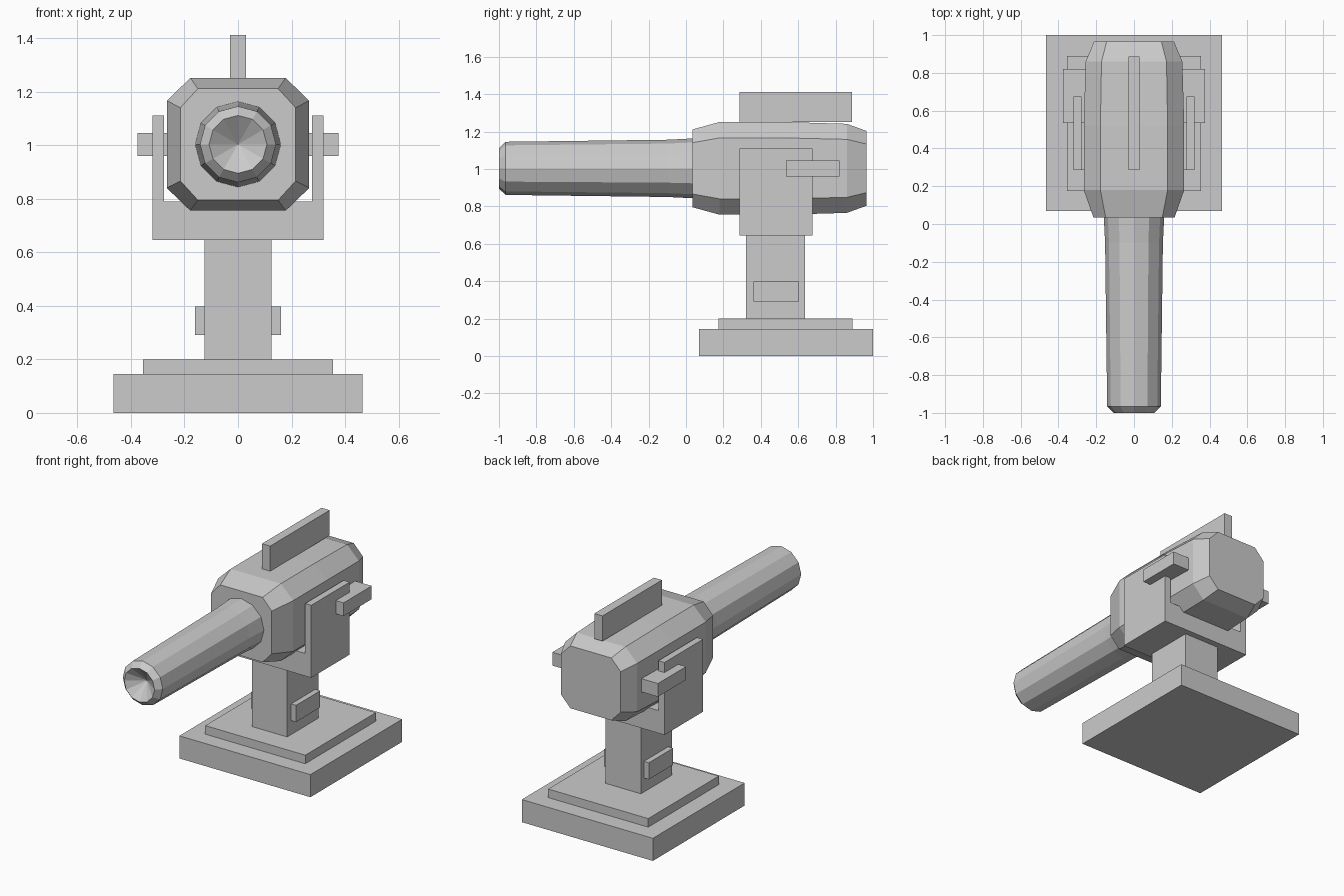
import bpy, bmesh
from math import cos, sin, pi

cube = bpy.data.objects.get("Cube")
if cube:
    bpy.data.objects.remove(cube, do_unlink=True)

GREY = (0.6, 0.6, 0.6, 1)
metal = bpy.data.materials.new("plain grey metal")
metal.use_nodes = True
metal.diffuse_color = GREY
metal.node_tree.nodes["Principled BSDF"].inputs["Base Color"].default_value = GREY

AXIS_Z = 1.003  # height of the gun axis


def finish(name, bm):
    bmesh.ops.recalc_face_normals(bm, faces=bm.faces)
    mesh = bpy.data.meshes.new(name)
    bm.to_mesh(mesh)
    bm.free()
    mesh.materials.append(metal)
    obj = bpy.data.objects.new(name, mesh)
    bpy.context.collection.objects.link(obj)
    return obj


def box(name, x, y, z):
    """Box spanning the given (low, high) ranges."""
    bm = bmesh.new()
    bmesh.ops.create_cube(bm, size=1)
    for v in bm.verts:
        v.co = [(lo + hi) / 2 + c * (hi - lo) for c, (lo, hi) in zip(v.co, (x, y, z))]
    return finish(name, bm)


def bridge(bm, rings):
    for a, b in zip(rings, rings[1:]):
        n = len(a)
        for i in range(n):
            j = (i + 1) % n
            bm.faces.new((a[i], a[j], b[j], b[i]))


# Stepped base and column
box("base", (-0.465, 0.465), (0.07, 1.0), (0, 0.145))
box("base_step", (-0.355, 0.355), (0.175, 0.89), (0.145, 0.2))
box("column", (-0.125, 0.125), (0.32, 0.635), (0.2, 0.66))

# U-shaped yoke: extruded profile
bm = bmesh.new()
half = [(0.32, 0.645), (0.32, 1.11), (0.277, 1.11), (0.277, 0.79)]
outline = half + [(-x, z) for x, z in reversed(half)]
front, back = [[bm.verts.new((x, y, z)) for x, z in outline] for y in (0.285, 0.675)]
bridge(bm, [front, back])
bm.faces.new(front)
bm.faces.new(back)
finish("yoke", bm)

# Column pads and side handles, one each side
for side, s in (("left", 1), ("right", -1)):
    box(side + "_pad", sorted((s * 0.12, s * 0.16)), (0.36, 0.605), (0.29, 0.397))
    box(side + "_handle", sorted((s * 0.24, s * 0.375)), (0.535, 0.82), (0.96, 1.045))

# Gun body: chamfered sections (y, half width, half height, inner x, inner z)
sections = [
    (0.035, 0.215, 0.208, 0.15, 0.137),
    (0.18, 0.266, 0.248, 0.178, 0.163),
    (0.52, 0.266, 0.248, 0.178, 0.163),
    (0.86, 0.256, 0.238, 0.172, 0.155),
    (0.965, 0.212, 0.2, 0.145, 0.13),
]
bm = bmesh.new()
rings = []
for y, w, h, cx, cz in sections:
    corners = [(w, -cz), (w, cz), (cx, h), (-cx, h), (-w, cz), (-w, -cz), (-cx, -h), (cx, -h)]
    rings.append([bm.verts.new((x, y, AXIS_Z + z)) for x, z in corners])
bridge(bm, rings)
bm.faces.new(rings[0])
bm.faces.new(rings[-1])
finish("gun_body", bm)

# Top fin
box("top_fin", (-0.029, 0.029), (0.285, 0.888), (1.25, 1.412))

# Twelve-sided barrel with a conical hollow at the muzzle
SIDES = 12
bm = bmesh.new()
rings = []
for y, r in ((0.06, 0.161), (-0.1, 0.153), (-0.965, 0.142), (-1.0, 0.108)):
    rings.append([bm.verts.new((r * cos(2 * pi * i / SIDES), y, AXIS_Z + r * sin(2 * pi * i / SIDES)))
                  for i in range(SIDES)])
bridge(bm, rings)
bm.faces.new(rings[0])
tip = bm.verts.new((0, -0.92, AXIS_Z))
for i in range(SIDES):
    bm.faces.new((rings[-1][i], rings[-1][(i + 1) % SIDES], tip))
finish("barrel", bm)
